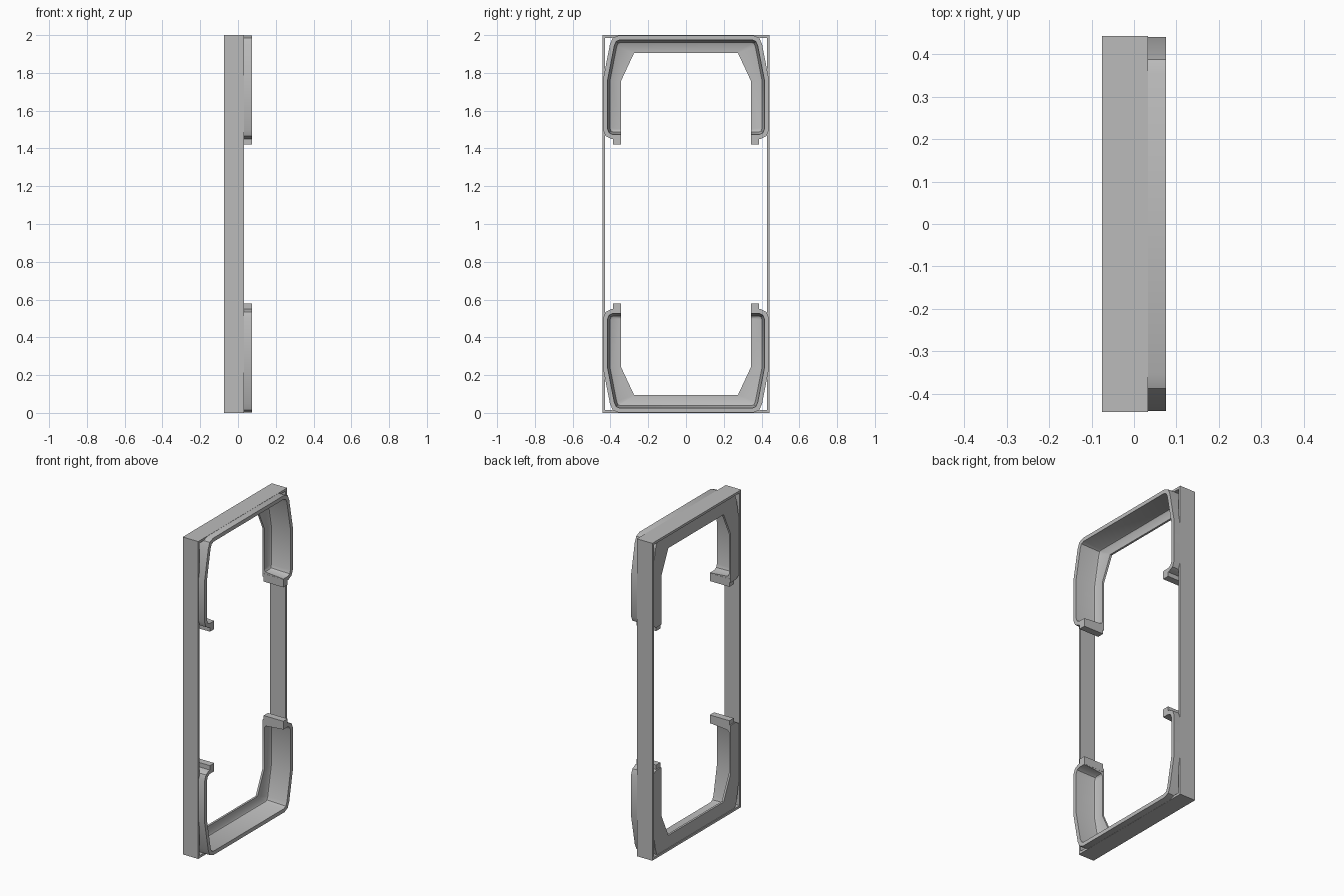
import bpy, bmesh
from mathutils import Vector

cube = bpy.data.objects.get("Cube")
if cube:
    bpy.data.objects.remove(cube, do_unlink=True)

grey = bpy.data.materials.new("neutral_grey")
grey.use_nodes = True
colour = (0.5, 0.5, 0.5, 1)
grey.diffuse_color = colour
grey.node_tree.nodes["Principled BSDF"].inputs["Base Color"].default_value = colour

HALF_W, WALL = 0.443, 0.015
BACK, FRONT, RIM = -0.075, 0.033, 0.075


def loft(name, rings, closed_path):
    """Skin a list of cross-section rings, capping the ends of open paths."""
    bm = bmesh.new()
    rows = [[bm.verts.new(p) for p in ring] for ring in rings]
    pairs = list(zip(rows, rows[1:]))
    if closed_path:
        pairs.append((rows[-1], rows[0]))
    for a, b in pairs:
        for i in range(len(a)):
            j = (i + 1) % len(a)
            bm.faces.new((a[i], a[j], b[j], b[i]))
    if not closed_path:
        bm.faces.new(rows[0])
        bm.faces.new(rows[-1])
    bmesh.ops.recalc_face_normals(bm, faces=bm.faces)
    mesh = bpy.data.meshes.new(name)
    bm.to_mesh(mesh)
    bm.free()
    mesh.materials.append(grey)
    obj = bpy.data.objects.new(name, mesh)
    bpy.context.collection.objects.link(obj)
    bpy.ops.object.select_all(action="DESELECT")
    obj.select_set(True)
    bpy.context.view_layer.objects.active = obj
    bpy.ops.object.shade_smooth_by_angle(angle=0.6)
    return obj


def inset(path, d):
    """Mitred offset of an open path towards its left side."""
    dirs = [(b - a).normalized() for a, b in zip(path, path[1:])]
    out = []
    for i, p in enumerate(path):
        a, b = dirs[max(i - 1, 0)], dirs[min(i, len(dirs) - 1)]
        na, nb = Vector((-a.y, a.x)), Vector((-b.y, b.x))
        out.append(p + (na + nb) * d / (1 + na.dot(nb)))
    return out


def mirrored(half):
    pts = [Vector(p) for p in half]
    return pts + [Vector((-p.x, p.y)) for p in reversed(pts)]


# Outer rectangular frame
rings = []
for sy, top in ((-1, 0), (1, 0), (1, 1), (-1, 1)):
    zo, zi = (2, 2 - WALL) if top else (0, WALL)
    yo, yi = sy * HALF_W, sy * (HALF_W - WALL)
    rings.append([(BACK, yo, zo), (FRONT, yo, zo), (FRONT, yi, zi), (BACK, yi, zi)])
loft("outer_frame", rings, True)

# Bracket outline (y, z) and the inner edge of its flange
outline = mirrored([(0.345, 1.45), (0.395, 1.45), (0.426, 1.466), (0.44, 1.5), (0.44, 1.76),
                    (0.403, 1.95), (0.388, 1.985), (0.355, 1.999)])
opening = mirrored([(0.345, 1.497), (0.345, 1.499), (0.345, 1.501), (0.345, 1.504),
                    (0.345, 1.755), (0.275, 1.905), (0.27, 1.905), (0.265, 1.905)])

# Cross-section: rim, drafted wall, fillet and flange
section = [(outline, RIM), (inset(outline, 0.024), RIM), (inset(outline, 0.034), -0.04),
           (inset(outline, 0.037), -0.05), (inset(outline, 0.044), -0.055),
           (opening, -0.057), (opening, -0.07), (outline, -0.07)]

for name, flip in (("upper", False), ("lower", True)):
    def place(x, y, z):
        return (x, y, 2 - z if flip else z)

    rings = [[place(x, path[i].x, path[i].y) for path, x in section]
             for i in range(len(outline))]
    loft(name + "_bracket", rings, False)

    # Small end tabs closing the bracket arms
    for side, s in (("left", 1), ("right", -1)):
        rings = [[place(x, s * y, z) for x, y in
                  ((-0.062, 0.344), (RIM, 0.344), (RIM, 0.387), (-0.062, 0.387))]
                 for z in (1.422, 1.472)]
        loft(f"{name}_{side}_tab", rings, False)
